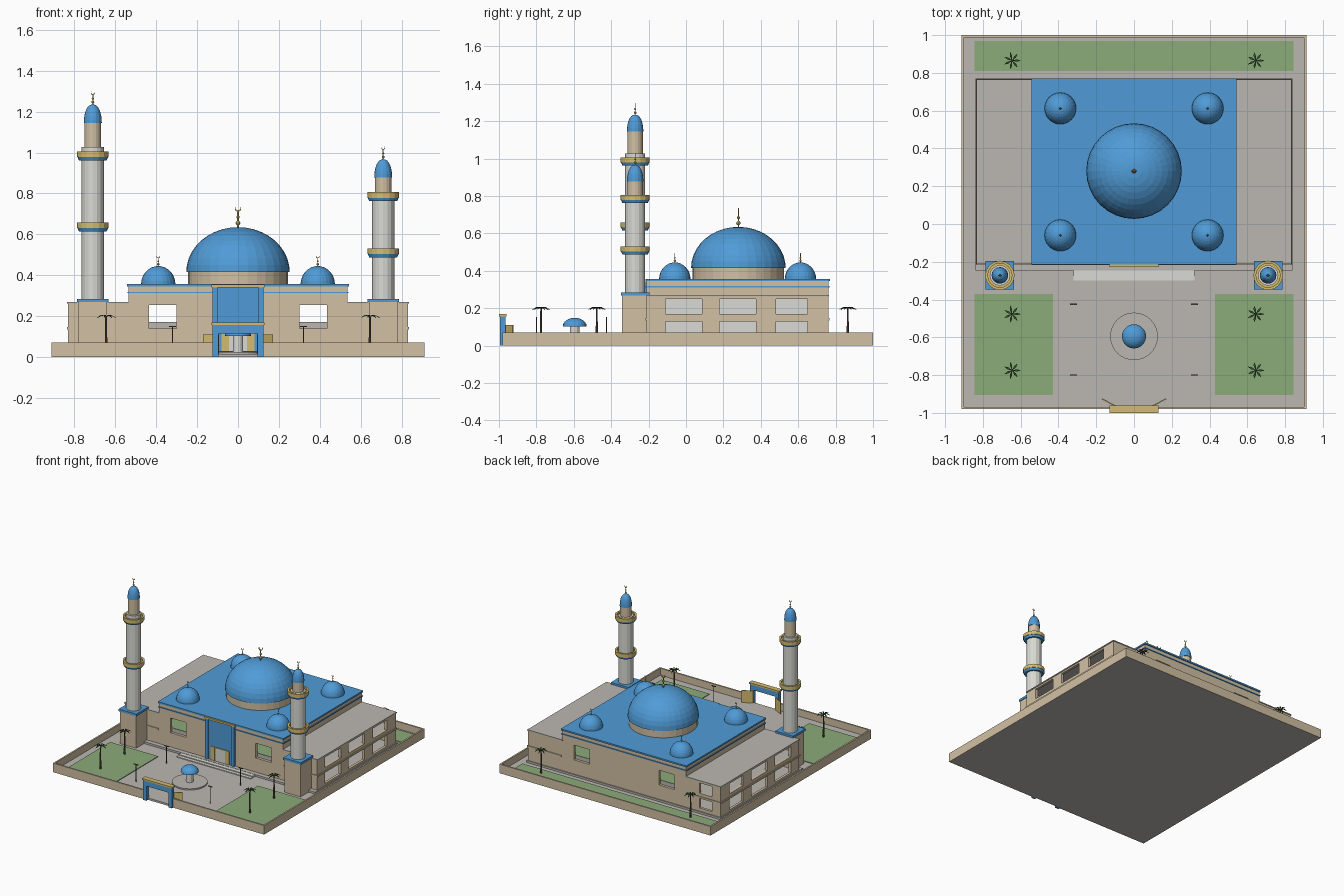
import bpy, bmesh, math
from mathutils import Matrix, Vector

if "Cube" in bpy.data.objects:
    bpy.data.objects.remove(bpy.data.objects["Cube"], do_unlink=True)


def material(name, rgb):
    m = bpy.data.materials.new(name)
    m.use_nodes = True
    m.diffuse_color = (*rgb, 1)
    m.node_tree.nodes["Principled BSDF"].inputs["Base Color"].default_value = (*rgb, 1)
    return m


BLUE = material("blue", (.08, .33, .68))
TAN = material("sandstone", (.64, .53, .37))
GREY = material("paving grey", (.5, .475, .445))
GREEN = material("lawn green", (.26, .41, .19))
GOLD = material("gold", (.66, .5, .16))
WHITE = material("off white", (.7, .7, .66))
FROND = material("dark green", (.03, .08, .03))
BROWN = material("bark brown", (.13, .09, .055))


def finish(name, bm, mat):
    me = bpy.data.meshes.new(name)
    bm.to_mesh(me)
    bm.free()
    me.materials.append(mat)
    ob = bpy.data.objects.new(name, me)
    bpy.context.collection.objects.link(ob)
    return ob


def box(name, mat, x0, x1, y0, y1, z0, z1):
    bm = bmesh.new()
    size = Matrix.Diagonal((x1 - x0, y1 - y0, z1 - z0, 1))
    mid = Matrix.Translation(((x0 + x1) / 2, (y0 + y1) / 2, (z0 + z1) / 2))
    bmesh.ops.create_cube(bm, size=1, matrix=mid @ size)
    return finish(name, bm, mat)


def lathe(name, mat, x, y, profile, segs=16):
    bm = bmesh.new()
    vs = [bm.verts.new((x + r, y, z)) for r, z in profile]
    es = [bm.edges.new(p) for p in zip(vs, vs[1:])]
    bmesh.ops.spin(bm, geom=vs + es, cent=(x, y, 0), axis=(0, 0, 1),
                   angle=math.tau, steps=segs)
    bmesh.ops.remove_doubles(bm, verts=bm.verts, dist=1e-5)
    bmesh.ops.recalc_face_normals(bm, faces=bm.faces)
    return finish(name, bm, mat)


def tube(name, mat, x, y, r, z0, z1, segs=16):
    return lathe(name, mat, x, y, [(0, z0), (r, z0), (r, z1), (0, z1)], segs)


def dome(name, x, y, r, z0, h, segs=32, rings=10, power=1):
    angles = [math.pi / 2 * i / rings for i in range(rings)]
    pts = [(r * math.cos(a) ** power, z0 + h * math.sin(a)) for a in angles]
    return lathe(name, BLUE, x, y, [(0, z0)] + pts + [(0, z0 + h)], segs)


def wall(name, axis, pos, u0, u1, z0, z1, holes=(), thick=.02, mat=TAN):
    # flat grid that leaves out the openings, then thickened
    us = sorted({u0, u1, *[v for h in holes for v in h[:2]]})
    zs = sorted({z0, z1, *[v for h in holes for v in h[2:]]})
    bm = bmesh.new()
    for a, b in zip(us, us[1:]):
        for c, d in zip(zs, zs[1:]):
            if any(h[0] <= a and b <= h[1] and h[2] <= c and d <= h[3] for h in holes):
                continue
            quad = [(a, c), (b, c), (b, d), (a, d)]
            bm.faces.new([bm.verts.new((pos, u, z) if axis == "x" else (u, pos, z))
                          for u, z in quad])
    bmesh.ops.remove_doubles(bm, verts=bm.verts, dist=1e-5)
    ob = finish(name, bm, mat)
    mod = ob.modifiers.new("thickness", "SOLIDIFY")
    mod.thickness, mod.offset = thick, 0
    return ob


def finial(name, x, y, z, h):
    # rod with two balls and an upright crescent
    tube(name + "_rod", GOLD, x, y, h * .035, z - .005, z + h * .75, 6)
    for f, s in ((.2, .11), (.48, .08)):
        bm = bmesh.new()
        bmesh.ops.create_uvsphere(bm, u_segments=8, v_segments=6, radius=h * s,
                                  matrix=Matrix.Translation((x, y, z + h * f)))
        finish(name + "_ball", bm, GOLD)
    bm = bmesh.new()
    inner, outer = [], []
    for i in range(13):
        a = math.radians(-220 + 260 * i / 12)
        w = .06 * math.sin(math.pi * i / 12) + .01
        for ring, r in ((outer, .15), (inner, .15 - w)):
            ring.append(bm.verts.new((x + h * r * math.cos(a), y, z + h * (.88 + r * math.sin(a)))))
    for i in range(12):
        bm.faces.new((outer[i], outer[i + 1], inner[i + 1], inner[i]))
    ob = finish(name + "_crescent", bm, GOLD)
    mod = ob.modifiers.new("thickness", "SOLIDIFY")
    mod.thickness, mod.offset = h * .06, 0


# Courtyard floor, perimeter wall and lawns
W, F, B, G = .912, -.98, 1.0, .015
box("courtyard_floor", GREY, -W + .005, W - .005, F + .005, B - .005, 0, G)
for s in (-1, 1):
    wall("perimeter_side", "x", s * (W - .006), F, B, 0, .07, thick=.012)
    box("front_lawn", GREEN, *sorted((s * .43, s * .845)), -.905, -.37, G, G + .005)
wall("perimeter_back", "y", B - .006, -W, W, 0, .07, thick=.012)
wall("perimeter_front", "y", F + .006, -W, W, 0, .07, [(-.1, .1, 0, .07)], .012)
box("back_lawn", GREEN, -.845, .845, .81, .97, G, G + .005)

# Entrance gate with open leaves
for s in (-1, 1):
    box("gate_pillar", BLUE, *sorted((s * .095, s * .125)), -.995, -.965, 0, .156)
    leaf = box("gate_leaf", GOLD, 0, .085, -.003, .003, .008, .11)
    leaf.matrix_world = (Matrix.Translation((s * .095, -.965, 0))
                         @ Matrix.Rotation(math.radians(90 - s * 62), 4, "Z"))
box("gate_beam", BLUE, -.125, .125, -.995, -.965, .115, .156)
box("gate_cornice", GOLD, -.13, .13, -1.0, -.96, .156, .168)

# Plinth and steps
box("plinth", GREY, -.838, .838, -.245, .77, G, .03)
box("upper_step", WHITE, -.32, .32, -.275, -.245, G, .028)
box("lower_step", WHITE, -.32, .32, -.3, -.275, G, .021)

# Hall walls with window openings
pair = [(-.435, -.3, .14, .255), (.3, .435, .14, .255)]
rear = [(-.76, -.65, .17, .25), (-.76, -.65, .055, .13)]
rows = [(a, b, c, d) for a, b in ((-.11, .085), (.18, .375), (.48, .65))
        for c, d in ((.045, .13), (.17, .25))]
wall("front_wall", "y", -.2, -.83, .83, .03, .265, pair)
wall("back_wall", "y", .752, -.83, .83, .03, .265, pair + rear)
for s in (-1, 1):
    wall("wing_wall", "x", s * .82, -.19, .742, .03, .265, rows)
    wall("partition", "x", s * .53, -.19, .742, .03, .265, thick=.01, mat=WHITE)
    box("wing_roof", GREY, *sorted((s * .53, s * .835)), -.212, .765, .262, .27)
    box("wing_ledge", TAN, *sorted((s * .828, s * .836)), -.215, .767, .135, .147)
    for y0, y1 in ((-.216, -.208), (.76, .768)):
        box("ledge_return", TAN, *sorted((s * .54, s * .836)), y0, y1, .135, .147)
box("middle_floor", GREY, -.81, .81, -.19, .742, .14, .168)
box("carpet", GREEN, -.52, .52, -.189, .741, .168, .171)
for s in (-1, 1):
    wall("upper_side_wall", "x", s * .525, -.21, .762, .262, .346)
wall("upper_front_wall", "y", -.2, -.515, .515, .262, .346)
wall("upper_back_wall", "y", .752, -.515, .515, .262, .346)
for s in (-1, 1):
    box("side_stripe", BLUE, *sorted((s * .534, s * .541)), -.215, .768, .312, .319)
for y0, y1 in ((-.216, -.209), (.761, .768)):
    box("end_stripe", BLUE, -.541, .541, y0, y1, .312, .319)
box("main_roof", BLUE, -.542, .542, -.215, .77, .345, .357)

# Entrance portal
box("portal_panel", BLUE, -.1, .1, -.218, -.208, .03, .34)
for s in (-1, 1):
    box("portal_pillar", BLUE, *sorted((s * .1, s * .125)), -.226, -.208, .03, .34)
    box("door_leaf", GOLD, *sorted((s * .045, s * .08)), -.224, -.217, .03, .13)
box("portal_cornice", GOLD, -.13, .13, -.228, -.205, .34, .354)
box("door", WHITE, -.045, .045, -.222, -.217, .03, .13)
box("door_lintel", GOLD, -.08, .08, -.224, -.217, .13, .136)

# Domes
tube("drum", TAN, 0, .28, .244, .35, .417, 32)
dome("main_dome", 0, .28, .253, .415, .22)
finial("main_finial", 0, .28, .634, .105)
for x in (-.39, .39):
    for y in (-.06, .612):
        dome("small_dome", x, y, .084, .355, .09, 24, 8)
        finial("small_finial", x, y, .443, .055)


def minaret(x, low, high, neck):
    y, r = -.272, .054
    box("minaret_base", TAN, x - .07, x + .07, y - .07, y + .07, G, .268)
    box("minaret_base_cap", BLUE, x - .076, x + .076, y - .076, y + .076, .268, .285)
    tube("minaret_shaft", WHITE, x, y, r, .285, high)
    for z in (low, high):
        lathe("balcony_support", BLUE, x, y, [(0, z), (.068, z), (.075, z + .016), (0, z + .016)])
        lathe("balcony_rail", GOLD, x, y, [(0, z + .016), (.078, z + .016), (.078, z + .044),
                                           (.064, z + .044), (.064, z + .03), (0, z + .03)])
    tube("minaret_collar", WHITE, x, y, r, high + .03, high + .065 if x < 0 else high + .04)
    tube("minaret_neck", TAN, x, y, .041, high + .03, neck)
    dome("minaret_cap", x, y, .044, neck, .09, 16, 8, .85)
    finial("minaret_finial", x, y, neck + .088, .066)


minaret(-.71, .615, .962, 1.145)
minaret(.71, .487, .762, .877)

# Fountain
tube("fountain_basin", GREY, 0, -.595, .126, G, .025, 32)
tube("fountain_post", WHITE, 0, -.595, .025, .02, .105, 12)
dome("fountain_dome", 0, -.595, .064, .103, .046, 20, 6)


def palm(x, y, h=.2):
    lathe("palm_trunk", BROWN, x, y, [(0, G), (.007, G), (.004, h), (0, h)], 8)
    bm = bmesh.new()
    for i in range(7):
        a = math.tau * i / 7
        out, side = Vector((math.cos(a), math.sin(a), 0)), Vector((-math.sin(a), math.cos(a), 0))
        top = Vector((x, y, h))
        mid = top + out * .025 + Vector((0, 0, .006))
        pts = [top, mid - side * .006, top + out * .047 - Vector((0, 0, .006)), mid + side * .006]
        bm.faces.new([bm.verts.new(p) for p in pts])
    ob = finish("palm_fronds", bm, FROND)
    ob.modifiers.new("thickness", "SOLIDIFY").thickness = .003


# Palms and lamp posts
for x in (-.645, .645):
    for y in (-.775, -.477, .865):
        palm(x, y)
for x in (-.32, .32):
    for y in (-.8, -.425):
        tube("lamp_post", BROWN, x, y, .003, G, .15, 6)
        box("lamp_arm", BROWN, x - .018, x + .018, y - .003, y + .003, .146, .152)
